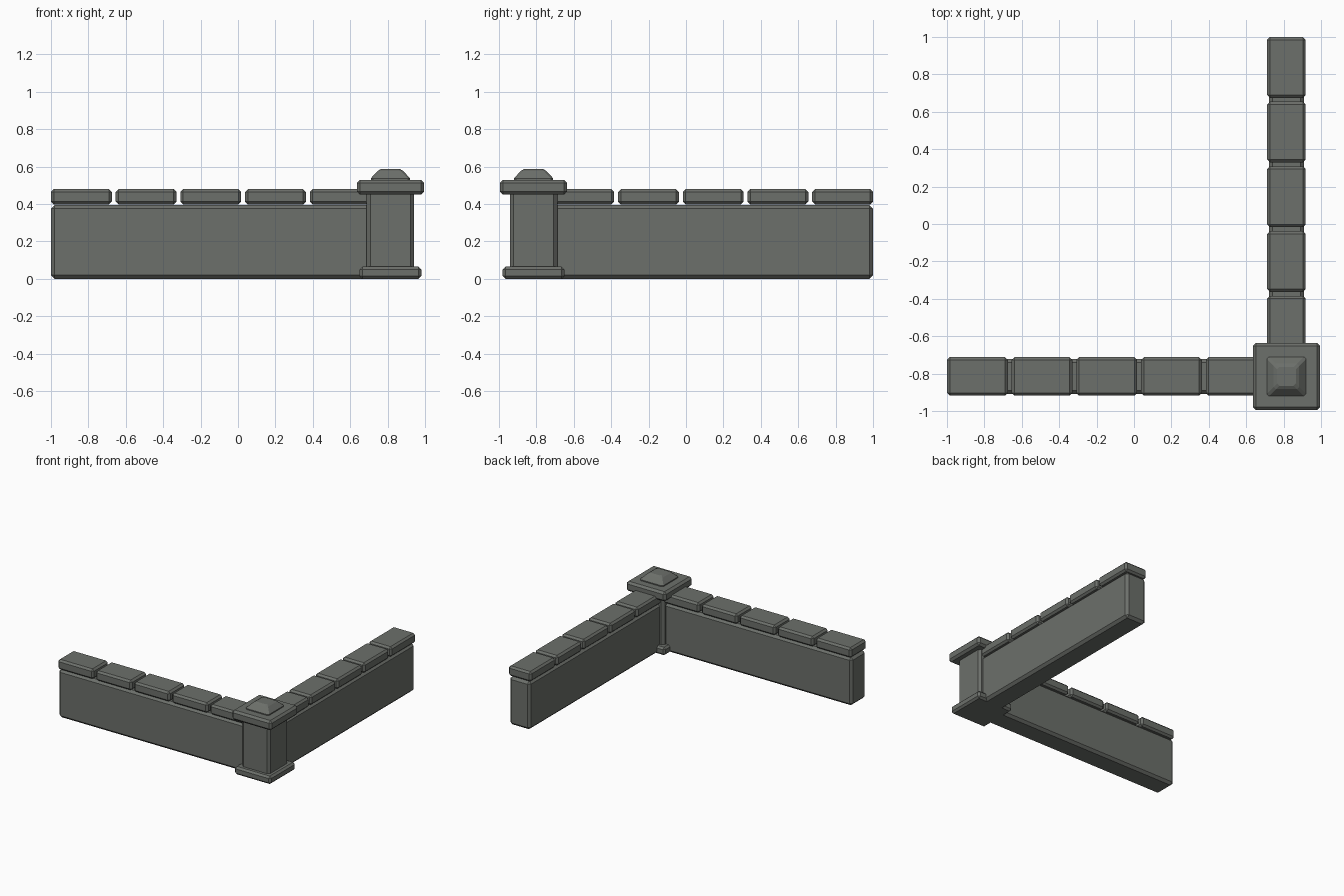
import bpy
import bmesh

default = bpy.data.objects.get("Cube")
if default:
    bpy.data.objects.remove(default, do_unlink=True)

STONE = (0.15, 0.16, 0.145, 1)
stone = bpy.data.materials.new("grey stone")
stone.use_nodes = True
stone.diffuse_color = STONE
bsdf = stone.node_tree.nodes["Principled BSDF"]
bsdf.inputs["Base Color"].default_value = STONE
bsdf.inputs["Roughness"].default_value = 0.9

C = 0.815  # pillar is at (C, -C)


def finish(name, bm):
    bmesh.ops.recalc_face_normals(bm, faces=bm.faces)
    mesh = bpy.data.meshes.new(name)
    bm.to_mesh(mesh)
    bm.free()
    mesh.materials.append(stone)
    obj = bpy.data.objects.new(name, mesh)
    bpy.context.collection.objects.link(obj)
    return obj


def block(name, low, high, bevel):
    """Chamfered box between two corners."""
    bm = bmesh.new()
    bmesh.ops.create_cube(bm, size=1)
    for v in bm.verts:
        v.co = [(a + b) / 2 + (b - a) * c for a, b, c in zip(low, high, v.co)]
    bmesh.ops.bevel(bm, geom=bm.edges[:], offset=bevel, segments=1,
                    profile=0.5, affect='EDGES')
    return finish(name, bm)


def pillar_block(name, half, z0, z1, bevel):
    return block(name, (C - half, -C - half, z0), (C + half, -C + half, z1), bevel)


# Corner pillar
pillar_block("pillar_base", 0.165, 0, 0.065, 0.015)
pillar_block("pillar_shaft", 0.127, 0.03, 0.47, 0.02)
pillar_block("pillar_cap", 0.18, 0.45, 0.53, 0.017)

# Domed finial, lofted from square rings with cut corners
bm = bmesh.new()
rings = []
for half, z in ((0.105, 0.52), (0.105, 0.538), (0.068, 0.577), (0.05, 0.588)):
    cut = half - 0.012
    corners = ((half, cut), (cut, half), (-cut, half), (-half, cut),
               (-half, -cut), (-cut, -half), (cut, -half), (half, -cut))
    rings.append([bm.verts.new((C + x, -C + y, z)) for x, y in corners])
for a, b in zip(rings, rings[1:]):
    for i in range(len(a)):
        j = (i + 1) % len(a)
        bm.faces.new((a[i], a[j], b[j], b[i]))
bm.faces.new(rings[0])
bm.faces.new(rings[-1])
finish("pillar_finial", bm)


# Two walls with coping stones; one runs along x, the other along y
def wall_block(name, along_y, start, end, half, z0, z1, bevel):
    if along_y:
        low, high = (C - half, -end, z0), (C + half, -start, z1)
    else:
        low, high = (start, -C - half, z0), (end, -C + half, z1)
    block(name, low, high, bevel)


for side, along_y in (("front", False), ("side", True)):
    wall_block(side + "_wall", along_y, -1, C, 0.094, 0, 0.396, 0.02)
    for i in range(5):
        start = -1 + 0.346 * i
        wall_block(f"{side}_coping_stone_{i + 1}", along_y,
                   start, start + 0.325, 0.103, 0.398, 0.48, 0.015)
